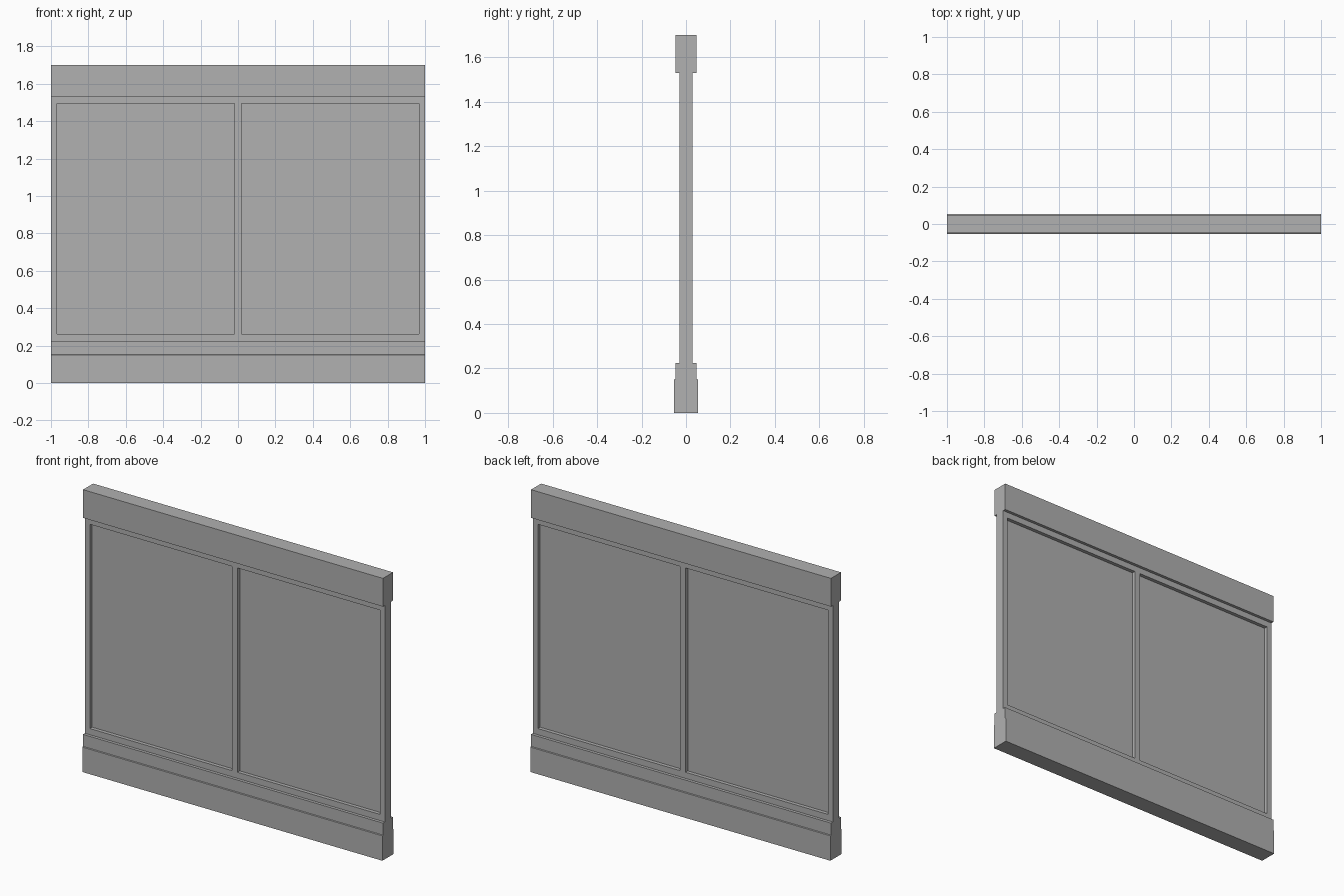
import bpy

cube = bpy.data.objects.get("Cube")
if cube:
    bpy.data.objects.remove(cube, do_unlink=True)

grey = bpy.data.materials.new("plain grey")
grey.use_nodes = True
colour = (0.44, 0.44, 0.44, 1)
grey.diffuse_color = colour
grey.node_tree.nodes["Principled BSDF"].inputs["Base Color"].default_value = colour


def box(name, x0, x1, half_depth, z0, z1):
    """Box centred on y = 0, given its x and z limits."""
    bpy.ops.mesh.primitive_cube_add(size=1, location=((x0 + x1) / 2, 0, (z0 + z1) / 2))
    ob = bpy.context.object
    ob.name = name
    ob.scale = (x1 - x0, 2 * half_depth, z1 - z0)
    bpy.ops.object.transform_apply(location=False, rotation=False, scale=True)
    ob.data.materials.append(grey)
    return ob


def profile_beam(name, points):
    """Extrude a symmetric (half depth, height) outline along the full width."""
    ring = points + [(-y, z) for y, z in reversed(points)]
    n = len(ring)
    verts = [(x, y, z) for x in (-1, 1) for y, z in ring]
    faces = [(i, i + n, (i + 1) % n + n, (i + 1) % n) for i in range(n)]
    faces += [tuple(range(n)), tuple(reversed(range(n, 2 * n)))]
    mesh = bpy.data.meshes.new(name)
    mesh.from_pydata(verts, [], faces)
    mesh.materials.append(grey)
    ob = bpy.data.objects.new(name, mesh)
    bpy.context.collection.objects.link(ob)


BOTTOM, TOP = 0.225, 1.53
PANEL_BOTTOM, PANEL_TOP = 0.262, 1.493
STILE, MULLION, FRAME = 0.967, 0.018, 0.03

# Stepped base and top beam
profile_beam("base", [(0.053, 0), (0.053, 0.15), (0.048, 0.153), (0.048, BOTTOM)])
profile_beam("top_beam", [(0.048, TOP), (0.048, 1.7)])

# Frame rails
box("lower_rail", -1, 1, FRAME, BOTTOM, PANEL_BOTTOM)
box("upper_rail", -1, 1, FRAME, PANEL_TOP, TOP)

# Frame uprights
box("middle_upright", -MULLION, MULLION, FRAME, PANEL_BOTTOM, PANEL_TOP)
for side, s in (("left", 1), ("right", -1)):
    a, b = sorted((s * STILE, s))
    box(side + "_upright", a, b, FRAME, PANEL_BOTTOM, PANEL_TOP)
    # Recessed panels
    a, b = sorted((s * MULLION, s * STILE))
    box(side + "_panel", a, b, 0.008, PANEL_BOTTOM, PANEL_TOP)
